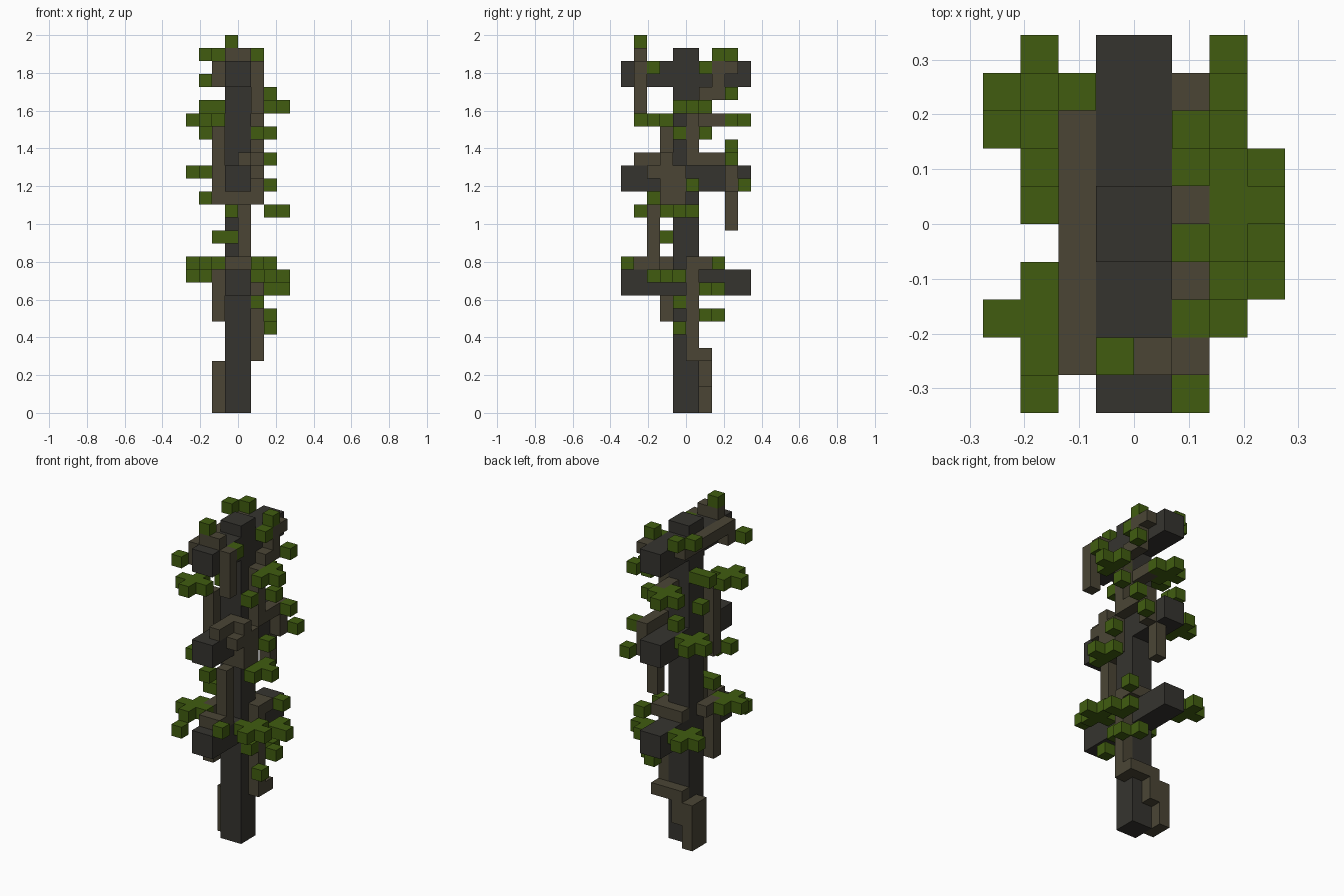
import bpy, bmesh

if "Cube" in bpy.data.objects:
    bpy.data.objects.remove(bpy.data.objects["Cube"])

U = 2 / 29  # size of one block


def material(name, rgb):
    m = bpy.data.materials.new(name)
    m.diffuse_color = (*rgb, 1)
    m.use_nodes = True
    m.node_tree.nodes["Principled BSDF"].inputs["Base Color"].default_value = m.diffuse_color
    return m


BARK = material("dark bark", (0.036, 0.034, 0.028))
VINE = material("brown vine", (0.069, 0.060, 0.036))
LEAF = material("leaf green", (0.052, 0.108, 0.005))


def blocks(name, mat, boxes):
    """One object out of boxes given as (x0, x1, y0, y1, z0, z1) in blocks."""
    bm = bmesh.new()
    for x0, x1, y0, y1, z0, z1 in boxes:
        vs = bmesh.ops.create_cube(bm, size=1)["verts"]
        for v in vs:
            v.co = ((x1 if v.co.x > 0 else x0) * U,
                    (y1 if v.co.y > 0 else y0) * U,
                    (z1 if v.co.z > 0 else z0) * U)
    me = bpy.data.meshes.new(name)
    bm.to_mesh(me)
    bm.free()
    me.materials.append(mat)
    ob = bpy.data.objects.new(name, me)
    bpy.context.collection.objects.link(ob)


def leaf_cubes(name, cells):
    blocks(name, LEAF, [(x, x + 1, y, y + 1, z, z + 1) for x, y, z in cells])


def leaf_cross(name, x, y, z, skip=()):
    arms = [(0, 0), (1, 0), (-1, 0), (0, 1), (0, -1)]
    leaf_cubes(name, [(x + a, y + b, z) for a, b in arms if (a, b) not in skip])


# Trunk and the three cross beams
blocks("trunk", BARK, [(-1, 1, -1, 1, 0, 28)])
for i, z in enumerate((9, 17, 25)):
    for side, y0, y1 in (("front", -5, -1), ("back", 1, 5)):
        blocks(f"{side}_beam_{i + 1}", BARK, [(-1, 1, y0, y1, z, z + 2)])

# Vine climbing from the foot round the back
blocks("foot_vine", VINE, [
    (-2, -1, 0, 2, 0, 4),
    (-1, 0, 1, 2, 2, 5),
    (0, 2, 1, 2, 4, 5),
    (1, 2, 0, 1, 4, 12),
    (1, 2, 1, 2, 11, 12),
    (-1, 1, 1, 2, 11, 12),
])

# Vine hanging over the lowest front beam and climbing to the middle one
blocks("front_vine", VINE, [
    (-2, -1, -2, -1, 7, 11),
    (-2, -1, -2, 0, 11, 12),
    (-1, 1, -4, -3, 11, 12),
    (0, 1, -3, -2, 11, 16),
    (-2, 2, -2, -1, 16, 17),
    (-2, -1, -2, -1, 17, 22),
])

# Vine wrapped over the middle beams
blocks("middle_vine", VINE, [
    (1, 2, -2, 0, 16, 18),
    (1, 2, -3, 0, 18, 19),
    (0, 1, -4, -1, 19, 20),
    (1, 2, -2, -1, 19, 20),
    (1, 2, 0, 3, 19, 20),
    (1, 2, 3, 4, 17, 20),
    (0, 1, 3, 4, 14, 17),
])

# Vine climbing to the top beams
blocks("top_back_vine", VINE, [
    (1, 2, 0, 1, 20, 24),
    (1, 2, 1, 2, 24, 25),
    (1, 2, 2, 3, 24, 27),
    (1, 2, 3, 4, 26, 27),
    (0, 1, 1, 3, 22, 23),
])
blocks("top_front_vine", VINE, [
    (1, 2, -4, -3, 23, 27),
    (-1, 1, -4, -3, 27, 28),
    (-2, -1, -4, -3, 25, 27),
    (-2, -1, -3, 3, 26, 27),
])

# Cross shaped leaf clusters
leaf_cross("leaf_cross_low_front", -3, -3, 11)
leaf_cross("leaf_cross_low_back", -3, 3, 10)
leaf_cross("leaf_cross_low_right", 2, -2, 10)
leaf_cross("leaf_cross_mid_right", 2, -1, 15, skip=[(-1, 0)])
leaf_cross("leaf_cross_mid_left", -3, 2, 18)
leaf_cross("leaf_cross_high_front", -3, -3, 22)
leaf_cross("leaf_cross_high_back", -1, 3, 22)
leaf_cross("leaf_cross_high_right", 2, 0, 23)

# Single leaves by height
leaf_cubes("leaves_low", [
    (2, -1, 6), (2, 1, 7), (1, 2, 7), (1, -1, 8), (2, 1, 9), (3, 1, 9),
    (2, 2, 9), (-3, -5, 10), (1, -5, 11), (2, 2, 11)])
leaf_cubes("leaves_middle", [
    (-2, -2, 13), (-1, -2, 13), (-1, -4, 15), (-3, -3, 16), (2, 0, 17),
    (2, 4, 17), (2, 3, 19), (-2, 3, 20)])
leaf_cubes("leaves_high", [
    (1, -1, 21), (2, 1, 21), (-3, 1, 21), (-3, 0, 23), (-2, 0, 23),
    (2, 3, 24), (-3, -5, 25), (1, -3, 26), (1, 1, 26),
    (-2, 3, 27), (-3, 2, 27), (1, 2, 27), (-1, -4, 28)])
